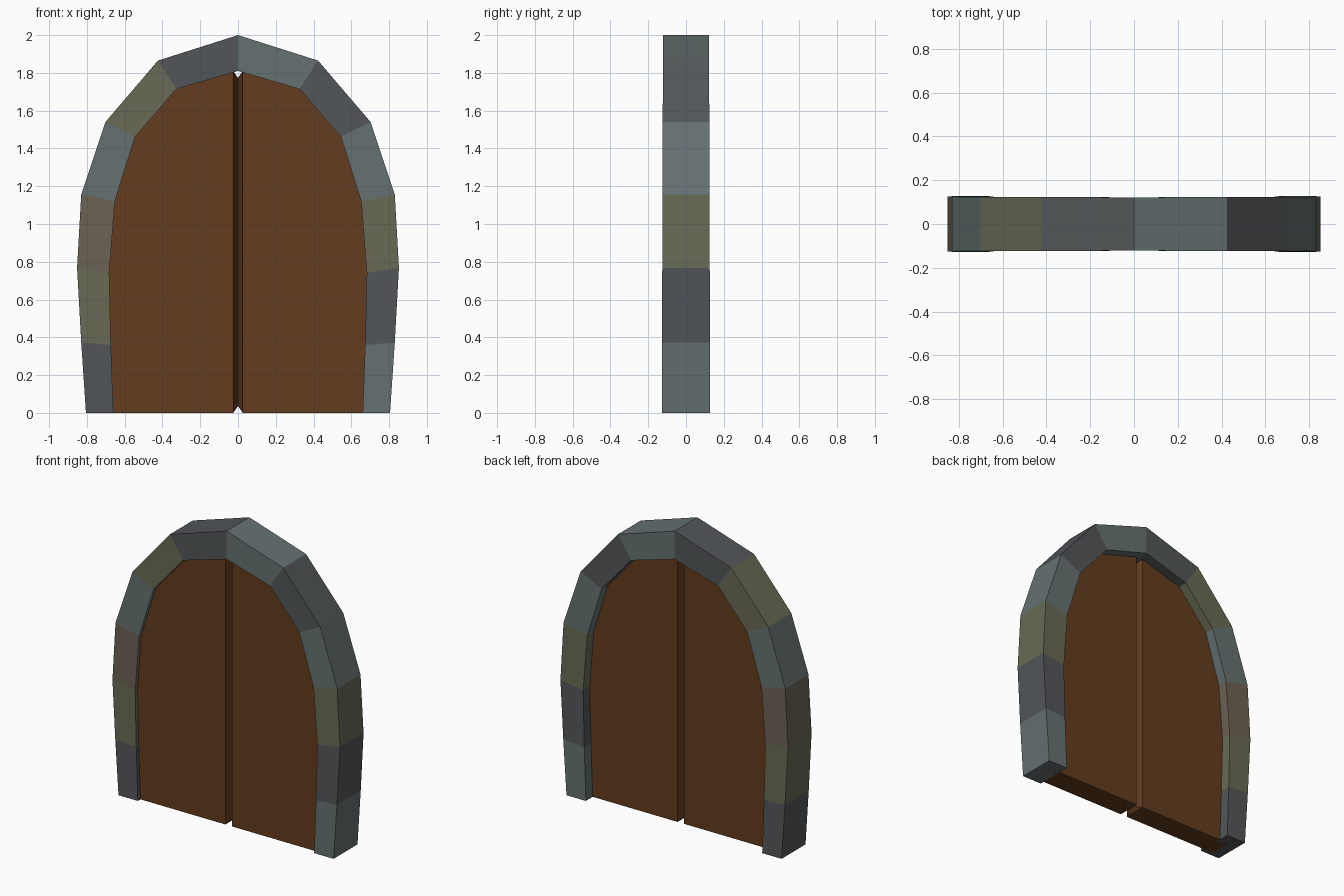
import bpy, bmesh

if "Cube" in bpy.data.objects:
    bpy.data.objects.remove(bpy.data.objects["Cube"])

# Half profile of the arch: (outer x, outer z, inner x, inner z), foot to crown
HALF = [
    (0.805, 0.0, 0.66, 0.0),
    (0.83, 0.372, 0.673, 0.36),
    (0.852, 0.768, 0.682, 0.74),
    (0.83, 1.157, 0.652, 1.12),
    (0.702, 1.54, 0.545, 1.462),
    (0.424, 1.865, 0.325, 1.715),
    (0.0, 2.0, 0.0, 1.81),
]


def material(name, rgb):
    m = bpy.data.materials.new(name)
    m.diffuse_color = (*rgb, 1)
    m.use_nodes = True
    m.node_tree.nodes["Principled BSDF"].inputs["Base Color"].default_value = m.diffuse_color
    return m


def finish(bm, name, mats):
    bmesh.ops.recalc_face_normals(bm, faces=bm.faces)
    me = bpy.data.meshes.new(name)
    bm.to_mesh(me)
    bm.free()
    for m in mats:
        me.materials.append(m)
    ob = bpy.data.objects.new(name, me)
    bpy.context.collection.objects.link(ob)
    return ob


stone = [
    material("dark_stone", (0.085, 0.093, 0.098)),
    material("grey_stone", (0.13, 0.165, 0.165)),
    material("olive_stone", (0.138, 0.144, 0.091)),
    material("brown_stone", (0.147, 0.122, 0.091)),
]
wood = material("wood", (0.127, 0.045, 0.013))

# Stone arch: one ring of four corners per joint, left foot to right foot
joints = [(-a, b, -c, d) for a, b, c, d in HALF] + HALF[-2::-1]
colours = [0, 2, 3, 1, 2, 0, 1, 0, 1, 2, 0, 1]
bm = bmesh.new()
rings = []
for ox, oz, ix, iz in joints:
    h = 0.128 - 0.003 * oz      # slightly thicker at the feet
    rings.append([bm.verts.new(p) for p in
                  ((ox, -h, oz), (ox, h, oz), (ix, h, iz), (ix, -h, iz))])
for a, b, c in zip(rings, rings[1:], colours):
    for i in range(4):
        j = (i + 1) % 4
        bm.faces.new((a[i], a[j], b[j], b[i])).material_index = c
bm.faces.new(rings[0]).material_index = colours[0]
bm.faces.new(rings[-1]).material_index = colours[-1]
finish(bm, "stone_arch", stone)

# Door leaves: flat panels tucked into the arch, with a ridge on the meeting edge
FRONT, BACK, EDGE = -0.1, 0.055, 0.025
outline = [(EDGE, 0.0)]
outline += [((a + c) / 2, (b + d) / 2) for a, b, c, d in HALF[:-1]]
outline.append((EDGE, 1.81))
for side, name in ((-1, "left_door"), (1, "right_door")):
    bm = bmesh.new()
    f = [bm.verts.new((side * x, FRONT, z)) for x, z in outline]
    k = [bm.verts.new((side * x, BACK, z)) for x, z in outline]
    mid = (FRONT + BACK) / 2
    lo = bm.verts.new((side * 0.001, mid, 0.035))
    hi = bm.verts.new((side * 0.001, mid, 1.775))
    bm.faces.new(f)
    bm.faces.new(k)
    for i in range(len(f) - 1):
        bm.faces.new((f[i], f[i + 1], k[i + 1], k[i]))
    bm.faces.new((f[0], lo, hi, f[-1]))
    bm.faces.new((k[0], lo, hi, k[-1]))
    bm.faces.new((f[0], k[0], lo))
    bm.faces.new((f[-1], k[-1], hi))
    finish(bm, name, [wood])
